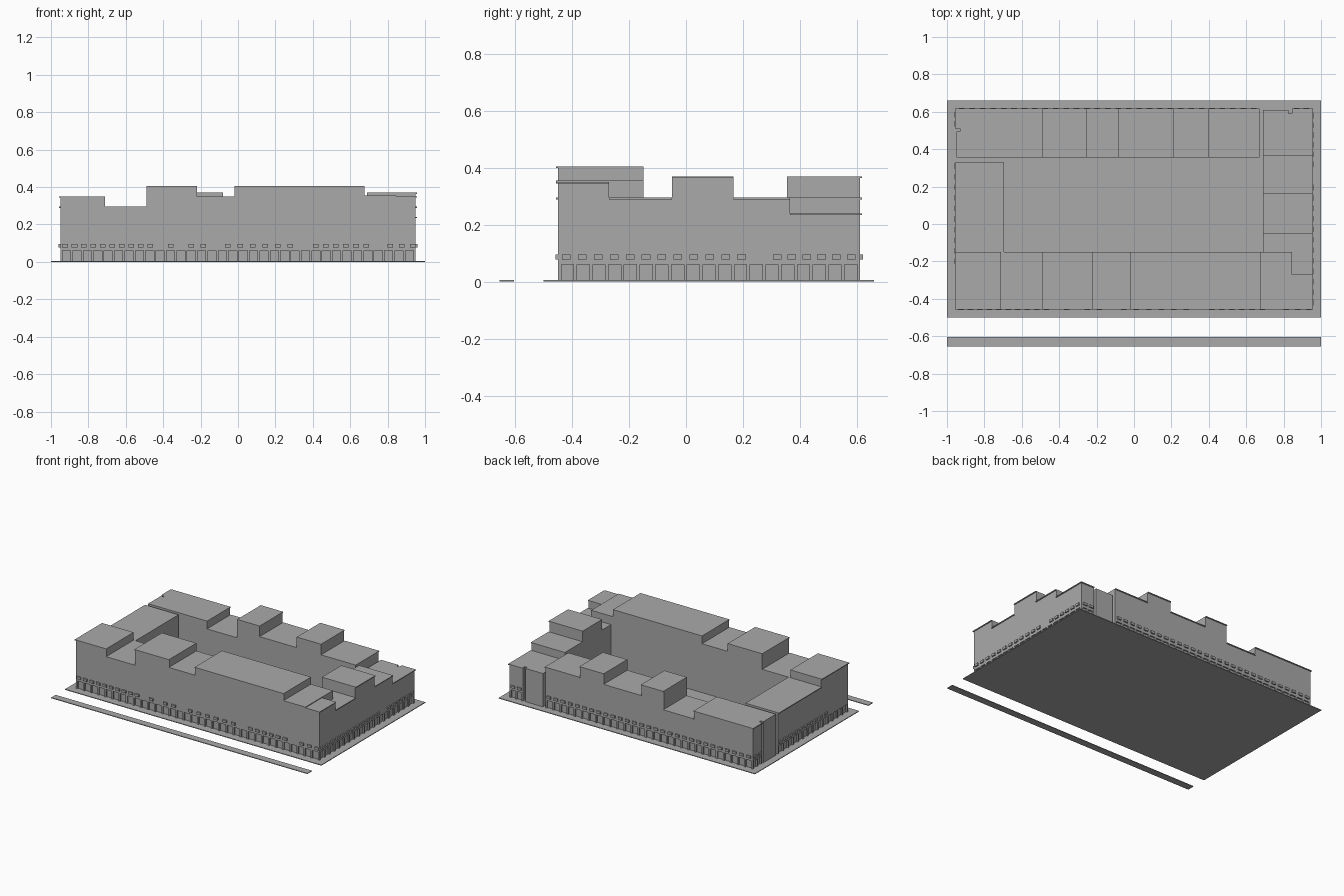
import bpy, bmesh

if "Cube" in bpy.data.objects:
    bpy.data.objects.remove(bpy.data.objects["Cube"])

# One plain grey for the whole massing model
grey = bpy.data.materials.new("stone_grey")
grey.diffuse_color = (0.4, 0.4, 0.4, 1)
grey.use_nodes = True
grey.node_tree.nodes["Principled BSDF"].inputs["Base Color"].default_value = grey.diffuse_color


def build(name, boxes):
    """One object made from boxes given as (x0, x1, y0, y1, z0, z1)."""
    bm = bmesh.new()
    for x0, x1, y0, y1, z0, z1 in boxes:
        vs = bmesh.ops.create_cube(bm, size=1)["verts"]
        for v in vs:
            v.co = (x1 if v.co.x > 0 else x0,
                    y1 if v.co.y > 0 else y0,
                    z1 if v.co.z > 0 else z0)
    me = bpy.data.meshes.new(name)
    bm.to_mesh(me)
    bm.free()
    me.materials.append(grey)
    ob = bpy.data.objects.new(name, me)
    bpy.context.collection.objects.link(ob)
    return ob


ARC = 0.06      # height of the ground floor openings
DEEP = 0.01     # depth of the openings
CAP = 0.006     # roof edge thickness and overhang


def block(name, x0, x1, y0, y1, h, street="", cap=True):
    """Building block; street holds the outward sides (F, B, L, R)."""
    def grow(d):
        return (x0 - d * ("L" in street), x1 + d * ("R" in street),
                y0 - d * ("F" in street), y1 + d * ("B" in street))
    top = h - CAP if cap else h
    boxes = [(*grow(-DEEP), 0, ARC), (x0, x1, y0, y1, ARC, top)]
    if cap:
        boxes.append((*grow(CAP), top, h))
    return build(name, boxes)


# Pavement slab and road-side strip
build("pavement", [(-1, 1, -0.5, 0.66, 0, 0.005)])
build("kerb_strip", [(-1, 1, -0.655, -0.605, 0, 0.005)])

# Front wing
xs = [-0.95, -0.71, -0.49, -0.22, -0.02, 0.675, 0.845]
hs = [0.35, 0.295, 0.405, 0.35, 0.405, 0.355]
for i, h in enumerate(hs):
    block(f"front_wing_{i + 1}", xs[i], xs[i + 1], -0.45, -0.15, h,
          "FL" if i == 0 else "F")
block("front_right_corner", 0.845, 0.95, -0.45, -0.27, 0.35, "FR")
block("right_corner_link", 0.845, 0.95, -0.27, -0.15, 0.295, "R")

# Right wing
ys = [-0.15, -0.05, 0.167, 0.365]
for i, h in enumerate([0.295, 0.37, 0.295]):
    block(f"right_wing_{i + 1}", 0.69, 0.95, ys[i], ys[i + 1], h, "R")
block("back_right_inner", 0.69, 0.845, 0.365, 0.59, 0.24)
block("back_right_bay", 0.69, 0.825, 0.59, 0.61, 0.24, cap=False)
block("back_right_corner", 0.845, 0.95, 0.365, 0.612, 0.24, "BR")

# Back wing
xs = [-0.49, -0.255, -0.08, 0.21, 0.40, 0.67]
for i, h in enumerate([0.24, 0.37, 0.295, 0.37, 0.295]):
    block(f"back_wing_{i + 1}", xs[i], xs[i + 1], 0.355, 0.612, h, "B")
block("back_left_inner", -0.93, -0.49, 0.355, 0.51, 0.295)
block("back_left_bay", -0.95, -0.93, 0.355, 0.495, 0.295, cap=False)
block("back_left_corner", -0.95, -0.49, 0.51, 0.612, 0.295, "BL")

# Left wing
block("left_wing", -0.95, -0.695, -0.15, 0.33, 0.295, "L")


# Ground floor piers, evenly spaced along each street side
def spaced(a, b, pitch):
    n = round((b - a) / pitch)
    return [a + (b - a) * i / n for i in range(n + 1)]


W = 0.006
fx = spaced(-0.944, 0.944, 0.056)
build("front_piers", [(x - W, x + W, -0.45, -0.439, 0, ARC) for x in fx])
build("right_piers", [(0.939, 0.95, y - W, y + W, 0, ARC)
                      for y in spaced(-0.444, 0.606, 0.056)])
build("back_piers", [(x - W, x + W, 0.601, 0.612, 0, ARC)
                     for x in spaced(-0.944, 0.664, 0.056) + [0.851, 0.898, 0.944]])
build("left_piers", [(-0.95, -0.939, y - W, y + W, 0, ARC)
                     for y in spaced(-0.444, 0.324, 0.056) + [0.516, 0.56, 0.606]])

# Small projecting panels above the openings
P, H, Z0, Z1 = 0.009, 0.015, 0.078, 0.095
front = (spaced(-0.925, -0.47, 0.052) + [-0.36, -0.25, -0.185]
         + spaced(-0.055, 0.28, 0.067) + spaced(0.415, 0.685, 0.054)
         + spaced(0.815, 0.935, 0.05))
build("front_panels", [(x - H, x + H, -0.45 - P, -0.445, Z0, Z1) for x in front])
right = spaced(-0.42, 0.195, 0.056) + spaced(0.32, 0.58, 0.056)
build("right_panels", [(0.945, 0.95 + P, y - H, y + H, Z0, Z1) for y in right])
build("back_panels", [(x - H, x + H, 0.607, 0.612 + P, Z0, Z1)
                      for x in spaced(-0.92, 0.64, 0.056) + [0.87, 0.92]])
build("left_panels", [(-0.95 - P, -0.945, y - H, y + H, Z0, Z1)
                      for y in spaced(-0.2, 0.31, 0.056) + [0.535, 0.585]])
